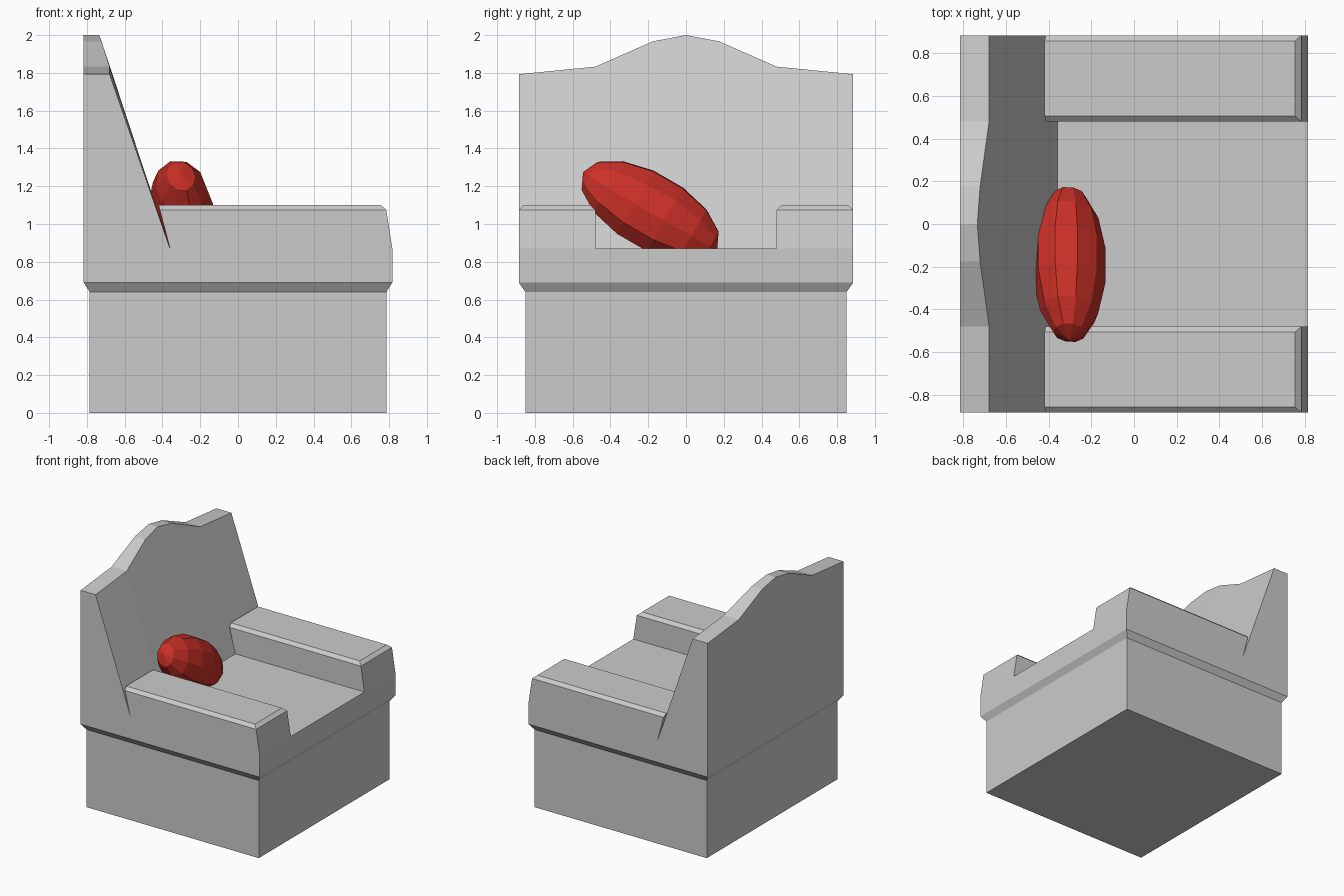
import bpy, bmesh
from mathutils import Matrix, Vector

if "Cube" in bpy.data.objects:
    bpy.data.objects.remove(bpy.data.objects["Cube"])


def make_object(name, bm):
    bmesh.ops.recalc_face_normals(bm, faces=bm.faces)
    mesh = bpy.data.meshes.new(name)
    bm.to_mesh(mesh)
    bm.free()
    obj = bpy.data.objects.new(name, mesh)
    bpy.context.collection.objects.link(obj)
    return obj


def loft(name, sections):
    """Skin a list of closed point loops and cap both ends."""
    bm = bmesh.new()
    loops = [[bm.verts.new(p) for p in s] for s in sections]
    for a, b in zip(loops, loops[1:]):
        n = len(a)
        for i in range(n):
            bm.faces.new((a[i], a[(i + 1) % n], b[(i + 1) % n], b[i]))
    bm.faces.new(loops[0])
    bm.faces.new(loops[-1])
    return make_object(name, bm)


def rect(x0, x1, y0, y1, z):
    return [(x0, y0, z), (x1, y0, z), (x1, y1, z), (x0, y1, z)]


# Plinth with the flared seat block on top
loft("seat_base", [rect(-x, x, -y, y, z) for x, y, z in (
    (0.785, 0.85, 0), (0.785, 0.85, 0.64), (0.817, 0.885, 0.69), (0.817, 0.885, 0.87))])

# Armrests with bevelled tops and sloping fronts
for side, label in ((1, "left"), (-1, "right")):
    loft(f"armrest_{label}", [
        rect(-0.36, 0.817, side * 0.48, side * 0.885, 0.87),
        rect(-0.414, 0.785, side * 0.48, side * 0.885, 1.075),
        rect(-0.42, 0.755, side * 0.507, side * 0.858, 1.10)])

# Wedge backrest with a crested top edge: (y, front x at top, top z)
half = [(0.885, -0.68, 1.793), (0.48, -0.68, 1.833), (0.175, -0.722, 1.967)]
crest = [(-y, x, z) for y, x, z in half] + [(0, -0.735, 2.0)] + half[::-1]
loft("backrest", [[(-0.817, y, 0.87), (-0.36, y, 0.87), (x, y, z), (-0.817, y, z)]
                  for y, x, z in crest])

# Red cushion: tilted low-poly ellipsoid leaning on the backrest
long_axis = Vector((0, -0.866, 0.5))
up_axis = Vector((-0.33, 0.47, 0.82)).normalized()
thin_axis = up_axis.cross(long_axis).normalized()
frame = Matrix((thin_axis * 0.17, up_axis * 0.21, long_axis * 0.41)).transposed().to_4x4()
bm = bmesh.new()
bmesh.ops.create_uvsphere(bm, u_segments=10, v_segments=7, radius=1,
                          matrix=Matrix.Translation((-0.303, -0.19, 1.07)) @ frame)
cushion = make_object("cushion", bm)
red = bpy.data.materials.new("red_fabric")
red.diffuse_color = (0.6, 0.03, 0.02, 1)
red.use_nodes = True
red.node_tree.nodes["Principled BSDF"].inputs["Base Color"].default_value = red.diffuse_color
cushion.data.materials.append(red)
